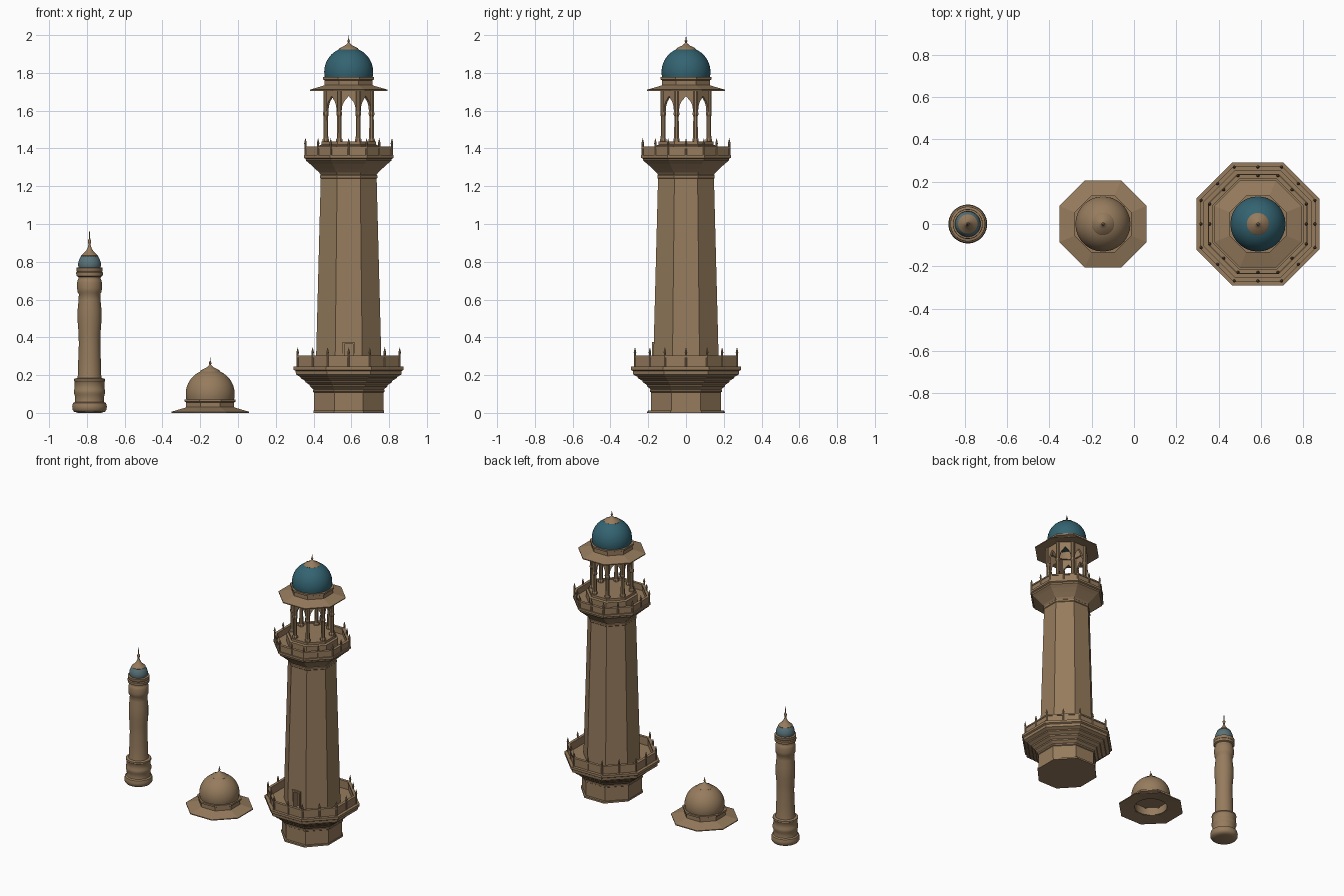
import bpy, bmesh, math
from mathutils import Vector, Matrix

if "Cube" in bpy.data.objects:
    bpy.data.objects.remove(bpy.data.objects["Cube"])


def material(name, rgb):
    m = bpy.data.materials.new(name)
    m.diffuse_color = (*rgb, 1)
    m.use_nodes = True
    m.node_tree.nodes["Principled BSDF"].inputs["Base Color"].default_value = m.diffuse_color
    return m


STONE = material("sandstone", (0.305, 0.2, 0.11))
TEAL = material("teal tile", (0.033, 0.125, 0.165))
PALE = material("weathered blue tile", (0.1, 0.17, 0.19))
TOWER_X, DOME_X, SMALL_X = 0.586, -0.147, -0.786
T8 = math.tan(math.pi / 8)


def finish(name, bm, mat, smooth=False):
    bmesh.ops.recalc_face_normals(bm, faces=bm.faces[:])
    me = bpy.data.meshes.new(name)
    bm.to_mesh(me)
    bm.free()
    ob = bpy.data.objects.new(name, me)
    bpy.context.collection.objects.link(ob)
    me.materials.append(mat)
    if smooth:
        bpy.ops.object.select_all(action='DESELECT')
        ob.select_set(True)
        bpy.context.view_layer.objects.active = ob
        bpy.ops.object.shade_smooth_by_angle(angle=math.radians(40))
    return ob


def lathe(name, profile, mat=STONE, n=8, x=0.0, y=0.0, z=0.0, loop=False):
    """Revolve (radius, height) points; n == 8 treats radius as the distance to the flat side."""
    bm = bmesh.new()
    k = 1 / math.cos(math.pi / 8) if n == 8 else 1
    rings = []
    for r, h in profile:
        if r < 1e-5:
            rings.append([bm.verts.new((x, y, z + h))] * n)
            continue
        rings.append([bm.verts.new((x + r * k * math.cos(2 * math.pi * (i + .5) / n),
                                    y + r * k * math.sin(2 * math.pi * (i + .5) / n), z + h))
                      for i in range(n)])
    pairs = list(zip(rings, rings[1:])) + ([(rings[-1], rings[0])] if loop else [])
    for a, b in pairs:
        for i in range(n):
            j = (i + 1) % n
            vs = list(dict.fromkeys((a[i], a[j], b[j], b[i])))
            bm.faces.new(vs)
    if not loop:
        for ring in (rings[0], rings[-1]):
            if len(set(ring)) > 2:
                bm.faces.new(ring)
    return finish(name, bm, mat, n > 8)


def box(name, size, loc, mat=STONE):
    bm = bmesh.new()
    bmesh.ops.create_cube(bm, size=1, matrix=Matrix.Translation(loc) @ Matrix.Diagonal((*size, 1)))
    return finish(name, bm, mat)


def canopy(prefix, x, z, mat):
    # octagonal eave and drum
    lathe(prefix + "_eave", [(.206, 0), (.206, .006), (.137, .026), (.127, .03), (.127, .056),
                             (.135, .06), (.135, .072), (.11, .072), (.11, .01)],
          x=x, z=z, loop=True)
    # round dome with its inner ceiling
    arc = [(.13 * math.cos(t), .1 + .13 * math.sin(t))
           for t in [math.radians(-13 + 103 * i / 16) for i in range(17)]]
    lathe(prefix + "_dome", [(max(r, 0) if i < 16 else 0, h) for i, (r, h) in enumerate(arc)],
          mat, 40, x, z=z)
    lathe(prefix + "_inner_ring", [(.125, .012), (.125, .06), (.108, .06), (.108, .012)],
          n=40, x=x, z=z, loop=True)
    # lotus cap and finial
    lathe(prefix + "_finial", [(.05, .215), (.053, .22), (.049, .226), (.022, .239), (.009, .249),
                               (.004, .257), (.008, .264), (.003, .272), (.0015, .285), (0, .295)],
          n=20, x=x, z=z)


def balcony(prefix, r, z, height):
    # parapet wall with coping, then posts at corners and mid sides
    lathe(prefix + "_parapet", [(r - .004, z), (r - .004, z + height - .01), (r, z + height - .01),
                                (r, z + height), (r - .02, z + height), (r - .02, z + height - .01),
                                (r - .016, z + height - .01), (r - .016, z)],
          x=TOWER_X, loop=True)
    for i in range(16):
        a = math.pi * i / 8
        d = r - .004 if i % 2 == 0 else (r - .004) / math.cos(math.pi / 8)
        lathe(prefix + "_post", [(.0055, 0), (.0055, height + .012), (.007, height + .016),
                                 (.004, height + .03), (0, height + .045)],
              x=TOWER_X + d * math.cos(a), y=d * math.sin(a), z=z)


# --- tall tower: foot, lower corbel, shaft, upper corbel ---
plinth = lathe("tower_plinth", [(.187, 0), (.187, .012)], x=TOWER_X)
for v in plinth.data.vertices:
    v.co.y *= 1.07
lathe("tower_foot", [(.184, .005), (.184, .108), (.19, .112), (.19, .122), (.187, .125),
                     (.205, .14), (.207, .148), (.228, .162), (.231, .17), (.254, .184),
                     (.257, .191), (.279, .203), (.281, .222), (.291, .228), (.291, .245)], x=TOWER_X)
shaft = lathe("tower_shaft", [(.174, .24), (.148, 1.24), (.152, 1.244), (.152, 1.256), (.148, 1.26),
                              (.156, 1.272), (.18, 1.295), (.205, 1.318), (.226, 1.335),
                              (.228, 1.345), (.237, 1.35), (.237, 1.365)], x=TOWER_X)
balcony("lower_balcony", .274, .243, .06)
balcony("upper_balcony", .233, 1.36, .05)

# --- doorway recess and frame in the front face ---
cutter = box("door_cutter", (.046, .1, .12), (TOWER_X, -.175, .305))
cutter.hide_render = True
cutter.hide_viewport = True
mod = shaft.modifiers.new("doorway", 'BOOLEAN')
mod.operation = 'DIFFERENCE'
mod.solver = 'EXACT'
mod.object = cutter
for s in (-1, 1):
    box("door_jamb", (.009, .02, .135), (TOWER_X + s * .0275, -.17, .308))
box("door_lintel", (.064, .02, .011), (TOWER_X, -.17, .37))

# --- lantern: step, columns, arches ---
lathe("lantern_step", [(.158, 1.36), (.158, 1.415), (.145, 1.42), (.145, 1.436)], x=TOWER_X)
R = .121
for i in range(8):
    a = math.pi * (i + .5) / 4
    d = R / math.cos(math.pi / 8)
    lathe("lantern_column", [(.017, 0), (.017, .014), (.013, .02), (.0125, .04), (.0115, .135),
                             (.015, .145), (.015, .155), (.013, .16), (.013, .28)],
          x=TOWER_X + d * math.cos(a), y=d * math.sin(a), z=1.434)

W, OPEN = R * T8, .039
us = [-W] + [OPEN * (k / 8 - 1) for k in range(17)] + [W]


def arch_height(u):
    t = min(abs(u) / OPEN, 1)
    return 1.585 + .08 * math.sqrt(1 - t * t) + .012 * max(0, 1 - 3 * t)


bm = bmesh.new()
for i in range(8):
    a = math.pi * i / 4
    n, t = Vector((math.cos(a), math.sin(a), 0)), Vector((-math.sin(a), math.cos(a), 0))
    cols = []
    for u in us:
        row = []
        for depth, z in ((.007, arch_height(u)), (.007, 1.725), (-.007, 1.725), (-.007, arch_height(u))):
            row.append(bm.verts.new(Vector((TOWER_X, 0, z)) + n * (R + depth) + t * u))
        cols.append(row)
    for p, q in zip(cols, cols[1:]):
        for k in range(4):
            m = (k + 1) % 4
            bm.faces.new((p[k], q[k], q[m], p[m]))
    bm.faces.new(cols[0])
    bm.faces.new(cols[-1])
finish("lantern_arches", bm, STONE)

# --- domes: tiled one on the tower, plain one on the ground ---
canopy("tower", TOWER_X, 1.705, TEAL)
canopy("ground", DOME_X, 0, STONE)

# --- small round minaret ---
lathe("small_minaret_base", [(.06, 0), (.082, .006), (.091, .018), (.092, .035), (.088, .052),
                             (.078, .058), (.076, .07), (.079, .095), (.083, .105), (.083, .12),
                             (.079, .13), (.079, .165), (.083, .17), (.082, .18), (.066, .184)],
      n=32, x=SMALL_X)
lathe("small_minaret_shaft", [(.066, .178), (.062, .2), (.06, .28), (.057, .36), (.058, .42),
                              (.063, .48), (.063, .55), (.058, .6), (.057, .63), (.064, .64),
                              (.066, .66), (.066, .69), (.062, .705), (.059, .71), (.06, .72),
                              (.07, .725), (.071, .742), (.066, .747), (.07, .752), (.07, .768),
                              (.056, .771)], n=32, x=SMALL_X)
lathe("small_minaret_dome", [(.056, .765), (.061, .78), (.06, .795), (.055, .812), (.046, .828),
                             (.036, .84)], PALE, 32, SMALL_X)
lathe("small_minaret_finial", [(.044, .826), (.046, .832), (.04, .838), (.026, .85), (.015, .864),
                               (.008, .88), (.005, .893), (.009, .902), (.009, .91), (.004, .92),
                               (.0025, .945), (0, .98)], n=20, x=SMALL_X)
